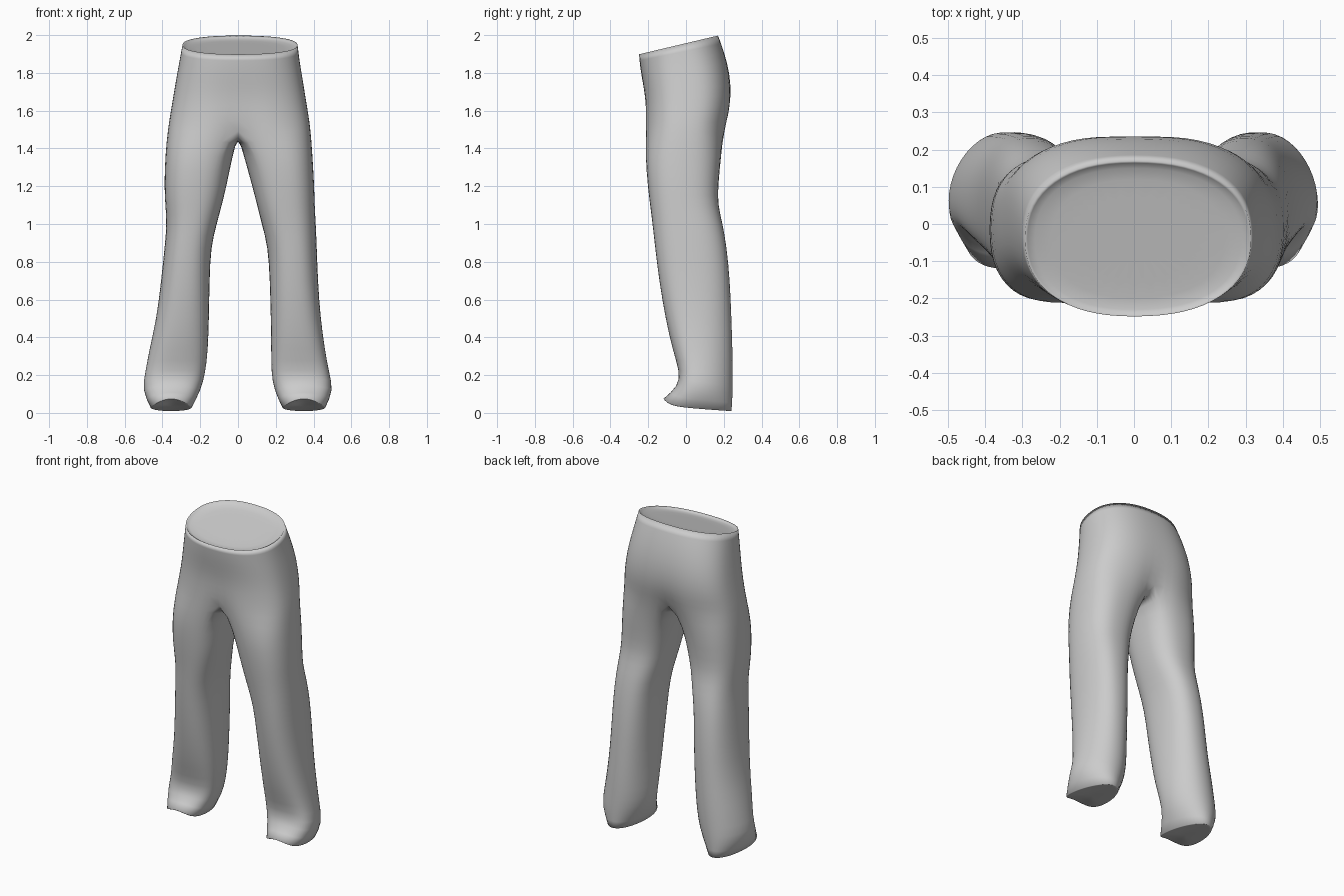
import bpy, bmesh
from math import sin, cos, radians, exp, copysign

if "Cube" in bpy.data.objects:
    bpy.data.objects.remove(bpy.data.objects["Cube"])

N = 32          # points round the waist and hips
M = 8           # steps along the crotch seam
PHI = 55        # half angle of the inner leg that hangs from the seam

# hips: z, tilt, centre pinch, y front, y back, x left, x right
TORSO = [
    (1.95, .050, 0, -.250, .170, -.295, .317),
    (1.87, .040, 0, -.244, .204, -.310, .326),
    (1.77, .020, 0, -.230, .234, -.328, .343),
    (1.67, .005, .02, -.219, .243, -.345, .359),
    (1.58, 0, .05, -.219, .232, -.360, .374),
    (1.50, 0, .13, -.221, .214, -.373, .386),
]
# legs: z, tilt, y front, y back, left outer, left inner, right inner, right outer
LEGS = [
    (1.36, 0, -.218, .188, -.387, -.028, .030, .396),
    (1.20, 0, -.204, .171, -.392, -.060, .075, .405),
    (1.10, 0, -.192, .171, -.386, -.085, .100, .407),
    (1.00, 0, -.179, .196, -.378, -.112, .125, .413),
    (.88, 0, -.166, .217, -.389, -.143, .158, .418),
    (.70, 0, -.144, .235, -.408, -.150, .168, .424),
    (.50, 0, -.110, .243, -.432, -.153, .173, .438),
    (.33, 0, -.071, .249, -.472, -.158, .175, .462),
    (.21, -.01, -.034, .250, -.493, -.172, .175, .484),
    (.12, -.022, -.040, .250, -.510, -.196, .190, .508),
    (.027, -.018, -.122, .245, -.463, -.245, .235, .463),
]

bm = bmesh.new()
crease = bm.edges.layers.float.new("crease_edge")


def power(v, n):
    return copysign(abs(v) ** (2 / n), v)


def bridge(a, b):
    for i in range(len(a)):
        j = (i + 1) % len(a)
        bm.faces.new((a[i], a[j], b[j], b[i]))


def sharpen(ring, value=.9):
    for i, v in enumerate(ring):
        bm.edges.get((v, ring[i - 1]))[crease] = value


def inset_ring(ring, scale, dz):
    n = len(ring)
    cx, cy, cz = (sum(v.co[k] for v in ring) / n for k in range(3))
    new = [bm.verts.new((cx + (v.co.x - cx) * scale, cy + (v.co.y - cy) * scale,
                         cz + (v.co.z - cz) * scale + dz)) for v in ring]
    bridge(ring, new)
    return new


def close(ring, depth):
    # rim, shallow recess and flat lid
    lid = inset_ring(inset_ring(ring, .97, depth), .6, 0)
    bm.faces.new(lid)
    sharpen(ring)


def torso_ring(z, tilt, pinch, yf, yb, xl, xr):
    n = 2.3 + min(.35, (1.95 - z) * 1.6)     # squarer over the hips
    out = []
    for i in range(N):
        a = radians(-90 + i * 360 / N)
        x, s = power(cos(a), n), power(sin(a), n)
        px = (xl + xr) / 2 * abs(x) + (xr - xl) / 2 * x
        dip = exp(-(px / .07) ** 2)
        y = (yf + yb) / 2 + (yb - yf) / 2 * s * (1 - pinch * dip)
        out.append(bm.verts.new((px, y, z + tilt * s + pinch * .15 * dip)))
    return out


def leg_ring(side, z, tilt, yf, yb, inner, outer):
    cx, rx = (inner + outer) / 2, abs(outer - inner) / 2
    low = max(0, 1 - z / .8)
    n = 2.45 - .4 * low
    half = N // 2
    angles = [-PHI - k * (360 - 2 * PHI) / half for k in range(half + 1)]
    angles += [PHI - j * 2 * PHI / M for j in range(1, M)]
    out = []
    for a in map(radians, angles):
        c, s = power(cos(a), n), power(sin(a), n)
        egg = -.055 * low * cos(a) ** 2                 # widest point sits forward
        lip = .03 * max(0, -s) ** 3 if z < .1 else 0    # hem lifts at the toe
        out.append(bm.verts.new((cx - side * rx * c,
                                 (yf + yb) / 2 + (yb - yf) / 2 * s + egg,
                                 z + tilt * s + lip)))
    return out


# waist and hips
rings = [torso_ring(*row) for row in TORSO]
for a, b in zip(rings, rings[1:]):
    bridge(a, b)
close(rings[0], -.02)

# crotch seam, sagging between back and front centre
base = rings[-1]
front, back = base[0], base[N // 2]
seam = []
for j in range(1, M):
    t = j / M
    p = back.co.lerp(front.co, t)
    p.z -= .045 * (4 * t * (1 - t)) ** .7
    seam.append(bm.verts.new(p))

# legs
for side in (-1, 1):
    ring = [base[(side * i) % N] for i in range(N // 2 + 1)] + seam
    for z, tilt, yf, yb, lo, li, ri, ro in LEGS:
        new = leg_ring(side, z, tilt, yf, yb, *((ri, ro) if side > 0 else (li, lo)))
        bridge(ring, new)
        ring = new
    close(ring, 0)

bmesh.ops.recalc_face_normals(bm, faces=bm.faces[:])
mesh = bpy.data.meshes.new("trousers")
bm.to_mesh(mesh)
bm.free()
trousers = bpy.data.objects.new("trousers", mesh)
bpy.context.collection.objects.link(trousers)
mod = trousers.modifiers.new("smooth", 'SUBSURF')
mod.levels = mod.render_levels = 1
bpy.context.view_layer.objects.active = trousers
trousers.select_set(True)
bpy.ops.object.shade_smooth()
